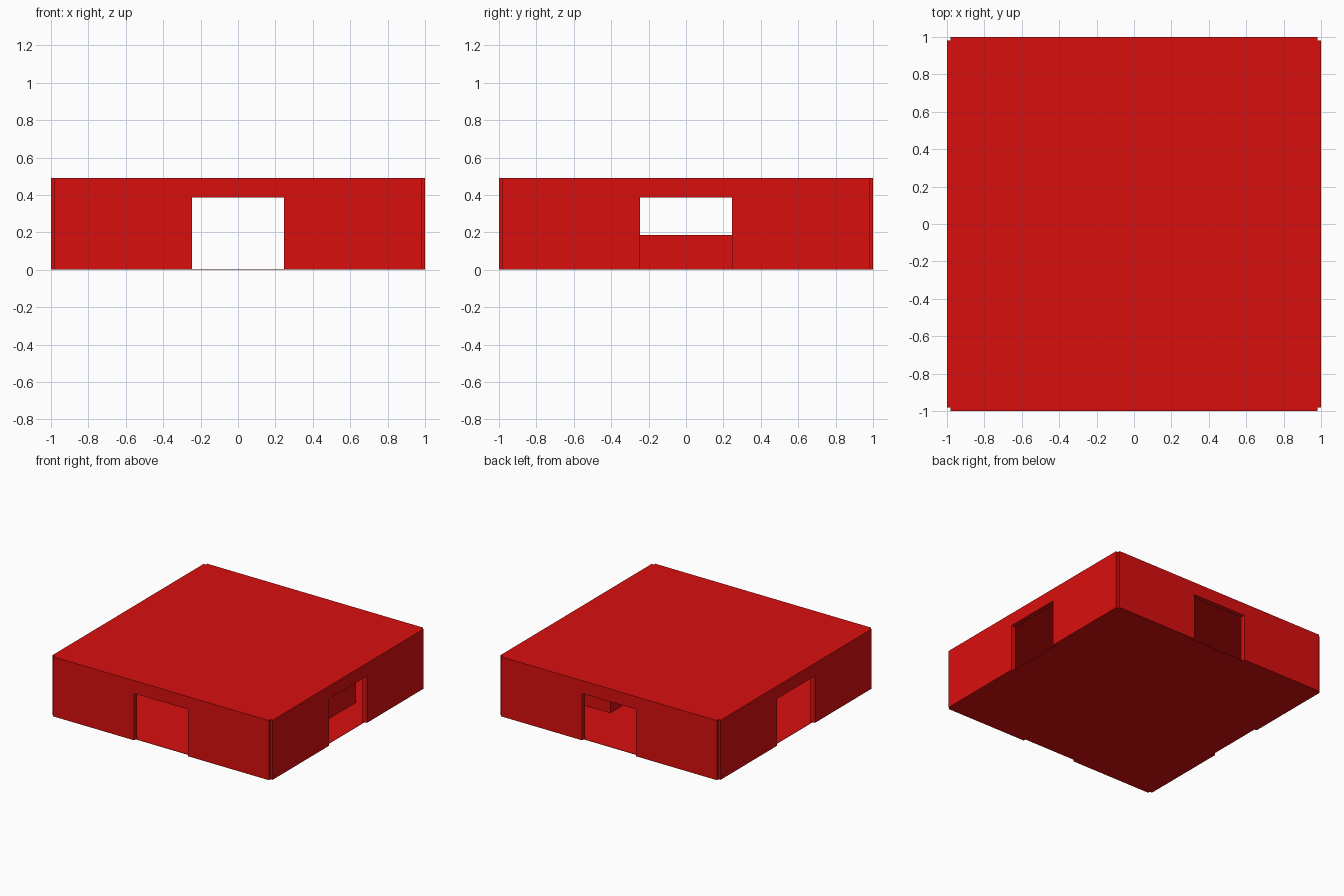
import bpy, bmesh, math
from mathutils import Matrix, Vector

if "Cube" in bpy.data.objects:
    bpy.data.objects.remove(bpy.data.objects["Cube"])

HALF = 0.98      # wall centre line, also half the wall length
THICK = 0.04     # wall thickness
HEIGHT = 0.49
DOOR_W, DOOR_H = 0.245, 0.385

red = bpy.data.materials.new("red")
red.diffuse_color = (0.7, 0.0045, 0.0045, 1)
red.use_nodes = True
red.node_tree.nodes["Principled BSDF"].inputs["Base Color"].default_value = red.diffuse_color


def add_object(name, bm):
    bmesh.ops.recalc_face_normals(bm, faces=bm.faces)
    mesh = bpy.data.meshes.new(name)
    bm.to_mesh(mesh)
    bm.free()
    mesh.materials.append(red)
    obj = bpy.data.objects.new(name, mesh)
    bpy.context.collection.objects.link(obj)
    return obj


def box(name, lo, hi):
    bm = bmesh.new()
    bmesh.ops.create_cube(bm, size=1)
    lo, hi = Vector(lo), Vector(hi)
    for v in bm.verts:
        v.co = (lo + hi) / 2 + v.co * (hi - lo)
    return add_object(name, bm)


def wall(name, angle):
    # Wall outline with a doorway, extruded to its thickness
    outline = [(-HALF, 0), (-DOOR_W, 0), (-DOOR_W, DOOR_H), (DOOR_W, DOOR_H),
               (DOOR_W, 0), (HALF, 0), (HALF, HEIGHT), (-HALF, HEIGHT)]
    bm = bmesh.new()
    y = -HALF - THICK / 2
    face = bm.faces.new([bm.verts.new((x, y, z)) for x, z in outline])
    ext = bmesh.ops.extrude_face_region(bm, geom=[face], use_keep_orig=True)
    moved = [g for g in ext["geom"] if isinstance(g, bmesh.types.BMVert)]
    bmesh.ops.translate(bm, verts=moved, vec=(0, THICK, 0))
    bm.transform(Matrix.Rotation(angle, 4, 'Z'))
    return add_object(name, bm)


# Four walls, each with a doorway
for i, side in enumerate(("front", "right", "back", "left")):
    wall(side + "_wall", i * math.pi / 2)

# Thin floor and roof slabs
box("floor", (-HALF, -HALF, 0), (HALF, HALF, 0.003))
box("roof", (-HALF, -HALF, HEIGHT - 0.003), (HALF, HALF, HEIGHT))

# Low counter inside, on the right half of the room
box("counter", (0.345, -0.49, 0), (0.73, 0.49, 0.185))
